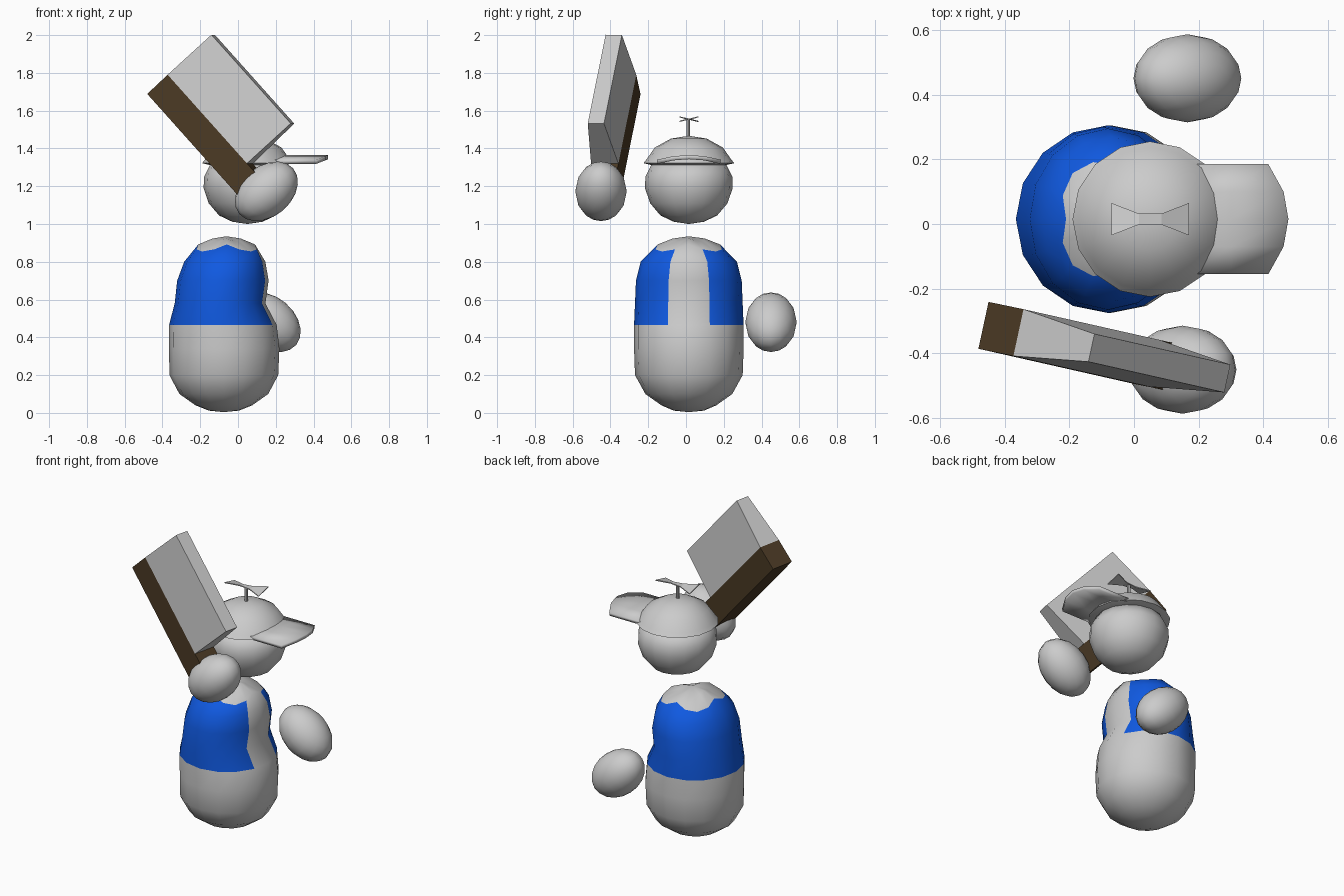
import bpy, bmesh, math
from mathutils import Vector, Matrix

if "Cube" in bpy.data.objects:
    bpy.data.objects.remove(bpy.data.objects["Cube"])

CY = 0.015   # the figure's centre line in y
SEG = 16


def material(name, rgb):
    m = bpy.data.materials.new(name)
    m.diffuse_color = (*rgb, 1)
    m.use_nodes = True
    m.node_tree.nodes["Principled BSDF"].inputs["Base Color"].default_value = m.diffuse_color
    return m


def add_mesh(name, verts, faces, smooth=None, mats=()):
    """Make an object; smooth is the sharp-edge angle in degrees, None is flat."""
    bm = bmesh.new()
    vs = [bm.verts.new(v) for v in verts]
    for f in faces:
        bm.faces.new([vs[i] for i in f])
    bmesh.ops.recalc_face_normals(bm, faces=bm.faces)
    me = bpy.data.meshes.new(name)
    bm.to_mesh(me)
    bm.free()
    for m in mats:
        me.materials.append(m)
    if smooth is not None:
        for p in me.polygons:
            p.use_smooth = True
        me.set_sharp_from_angle(angle=math.radians(smooth))
    ob = bpy.data.objects.new(name, me)
    bpy.context.collection.objects.link(ob)
    return ob


def loft(name, rings, bottom, top, smooth=180, mats=()):
    """Stack of elliptical rings (centre x, rx, ry, z, squareness) closed at two poles."""
    verts = []
    for cx, rx, ry, z, sq in rings:
        for j in range(SEG):
            a = 2 * math.pi * j / SEG
            d = sq * abs(math.sin(2 * a))
            verts.append((cx + rx * (1 + d) * math.cos(a),
                          CY + ry * (1 + d) * math.sin(a), z - 0.17 * d))
    n = len(rings)
    faces = [(i * SEG + j, i * SEG + (j + 1) % SEG,
              (i + 1) * SEG + (j + 1) % SEG, (i + 1) * SEG + j)
             for i in range(n - 1) for j in range(SEG)]
    verts += [(bottom[0], CY, bottom[1]), (top[0], CY, top[1])]
    for j in range(SEG):
        k = (j + 1) % SEG
        faces.append((k, j, n * SEG))
        faces.append(((n - 1) * SEG + j, (n - 1) * SEG + k, n * SEG + 1))
    return add_mesh(name, verts, faces, smooth, mats)


# Body, with the open vest as coloured faces
grey = material("grey", (0.8, 0.8, 0.8))
blue = material("vest_blue", (0.005, 0.1, 0.75))
body_rings = [
    (-0.075, 0.08, 0.08, 0.012, 0), (-0.075, 0.15, 0.145, 0.04, 0),
    (-0.075, 0.235, 0.23, 0.10, 0), (-0.075, 0.288, 0.285, 0.20, 0),
    (-0.073, 0.292, 0.29, 0.34, 0), (-0.08, 0.285, 0.29, 0.465, 0),
    (-0.095, 0.24, 0.285, 0.58, 0), (-0.08, 0.242, 0.28, 0.70, 0),
    (-0.07, 0.215, 0.255, 0.80, 0), (-0.06, 0.15, 0.165, 0.892, 0.22),
    (-0.06, 0.075, 0.085, 0.923, 0.1)]
body = loft("body", body_rings, (-0.075, 0.004), (-0.06, 0.935), 180, (grey, blue))
for i in range(5, 9):
    for j in range(1, SEG - 1):
        body.data.polygons[i * SEG + j].material_index = 1

# Head and cap dome
loft("head", [(0.05, r, r, z, 0) for r, z in
              ((0.08, 1.012), (0.15, 1.045), (0.205, 1.11), (0.232, 1.19),
               (0.23, 1.25), (0.195, 1.32))], (0.05, 1.0), (0.05, 1.33))
loft("cap", [(0.05, r, r, z, 0) for r, z in
             ((0.19, 1.31), (0.24, 1.322), (0.222, 1.345), (0.18, 1.405),
              (0.095, 1.452))], (0.05, 1.31), (0.05, 1.467), 60)

# Arched cap brim
half = 0.17
outline = [(-1, 0.415), (-0.5, 0.462), (0, 0.477), (0.5, 0.462), (1, 0.415)]
verts = []
for t, tip in outline:
    z = 1.365 - 0.025 * t * t
    verts += [(0.17, CY + t * half, z), (0.3, CY + t * half, z), (tip, CY + t * half, z)]
faces = [(3 * i + k, 3 * i + k + 1, 3 * i + k + 4, 3 * i + k + 3)
         for i in range(4) for k in range(2)]
brim = add_mesh("cap_brim", verts, faces, 40)
for p in brim.data.polygons:
    if p.normal.z < 0:
        p.flip()
sol = brim.modifiers.new("thickness", 'SOLIDIFY')
sol.thickness = 0.022
sol.offset = -1

# Propeller stem and its two twisted blades
bpy.ops.mesh.primitive_cylinder_add(vertices=8, radius=0.01, depth=0.1,
                                    location=(0.05, 0.012, 1.505))
bpy.context.object.name = "propeller_stem"
stations = [(-0.12, 0.05, -0.012), (-0.035, 0.017, -0.003),
            (0.035, 0.017, 0.003), (0.12, 0.05, 0.012)]
verts = []
for x, w, tilt in stations:
    for s, h in ((-1, -0.003), (1, -0.003), (1, 0.003), (-1, 0.003)):
        verts.append((0.05 + x, CY + s * w, 1.555 + s * tilt + h))
faces = [(0, 1, 2, 3), (12, 13, 14, 15)]
faces += [(4 * i + k, 4 * i + (k + 1) % 4, 4 * i + 4 + (k + 1) % 4, 4 * i + 4 + k)
          for i in range(3) for k in range(4)]
add_mesh("propeller_blades", verts, faces)

# Floating hands
for name, loc, tilt in (("left_hand", (0.165, 0.45, 0.48), 40),
                        ("right_hand", (0.15, -0.45, 1.173), -40)):
    bpy.ops.mesh.primitive_uv_sphere_add(segments=16, ring_count=10, radius=1, location=loc,
                                         rotation=(0, math.radians(tilt), 0))
    hand = bpy.context.object
    hand.name = name
    hand.scale = (0.187, 0.136, 0.134)
    bpy.ops.object.shade_smooth()

# Held cleaver: u runs down the handle, v across to the cutting edge, w is thickness
origin = Vector((-0.465, -0.313, 1.688))
u = Vector((0.66, -0.149, -0.738)).normalized()
v = Vector((0.72, -0.15, 0.677)).normalized()
w = u.cross(v).normalized()


def slab(name, length, v0, v1, t0, t1, mats=()):
    verts = [origin + u * a + v * b + w * c
             for a in (0, length)
             for b, c in ((v0, -t0 / 2), (v0, t0 / 2), (v1, t1 / 2), (v1, -t1 / 2))]
    faces = [(0, 1, 2, 3), (4, 5, 6, 7)]
    faces += [(k, (k + 1) % 4, 4 + (k + 1) % 4, 4 + k) for k in range(4)]
    return add_mesh(name, verts, faces, None, mats)


slab("cleaver_handle", 0.735, 0, 0.15, 0.148, 0.148,
     (material("handle_brown", (0.07, 0.042, 0.018)),))
slab("cleaver_blade", 0.637, 0.15, 0.463, 0.148, 0.088)
